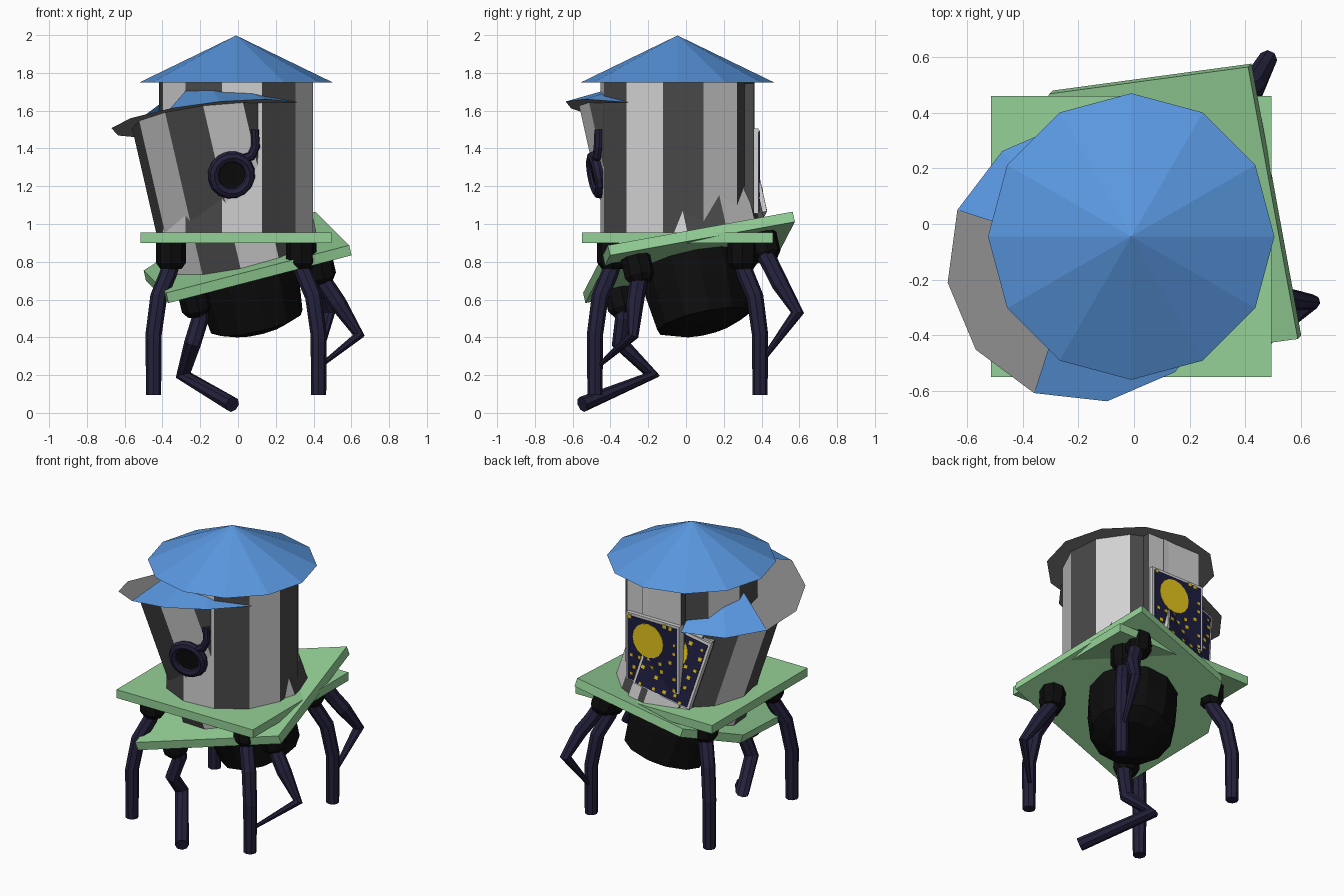
import bpy, bmesh, math, random
from mathutils import Matrix, Vector

if "Cube" in bpy.data.objects:
    bpy.data.objects.remove(bpy.data.objects["Cube"])

random.seed(4)


def mat(name, r, g, b):
    m = bpy.data.materials.new(name)
    m.diffuse_color = (r, g, b, 1)
    m.use_nodes = True
    m.node_tree.nodes["Principled BSDF"].inputs["Base Color"].default_value = m.diffuse_color
    return m


BLUE = mat("roof blue", 0.10, 0.31, 0.74)
GREEN = mat("deck green", 0.30, 0.64, 0.31)
LIGHT = mat("light grey", 0.64, 0.64, 0.64)
DARK = mat("dark grey", 0.068, 0.068, 0.068)
MID = mat("underside grey", 0.24, 0.24, 0.24)
NAVY = mat("leg navy", 0.017, 0.015, 0.043)
BLACK = mat("black", 0.004, 0.004, 0.004)
NIGHT = mat("night blue", 0.012, 0.012, 0.05)
YELLOW = mat("yellow", 0.78, 0.56, 0.012)


def finish(bm, name, mats, M=None):
    if M is not None:
        bm.transform(M)
    me = bpy.data.meshes.new(name)
    bm.to_mesh(me)
    bm.free()
    for m in mats:
        me.materials.append(m)
    ob = bpy.data.objects.new(name, me)
    bpy.context.collection.objects.link(ob)
    return ob


def box(name, centre, size, mats, M, cut=None):
    bm = bmesh.new()
    bmesh.ops.create_cube(bm, size=1, matrix=Matrix.Translation(centre) @ Matrix.Diagonal((*size, 1)))
    if cut:  # break a corner off and close the edge
        g = bmesh.ops.bisect_plane(bm, geom=bm.verts[:] + bm.edges[:] + bm.faces[:],
                                   plane_co=cut[0], plane_no=cut[1], clear_outer=True)
        bmesh.ops.holes_fill(bm, edges=[e for e in g["geom_cut"] if isinstance(e, bmesh.types.BMEdge)])
    if len(mats) > 1:  # second colour on the left and right sides
        bm.normal_update()
        for f in bm.faces:
            f.material_index = int(abs(f.normal.x) > 0.5)
    return finish(bm, name, mats, M)


def cone(name, r1, r2, depth, sides, m, M):
    bm = bmesh.new()
    bmesh.ops.create_cone(bm, cap_ends=True, segments=sides, radius1=r1, radius2=r2, depth=depth)
    return finish(bm, name, [m], M)


def tube(name, pts, radii, m=NAVY):
    cu = bpy.data.curves.new(name, 'CURVE')
    cu.dimensions = '3D'
    cu.bevel_depth = 1
    cu.bevel_resolution = 2
    cu.use_fill_caps = True
    sp = cu.splines.new('POLY')
    sp.points.add(len(pts) - 1)
    for p, co, r in zip(sp.points, pts, radii):
        p.co = (*co, 1)
        p.radius = r
    sp.use_smooth = False
    cu.materials.append(m)
    ob = bpy.data.objects.new(name, cu)
    bpy.context.collection.objects.link(ob)
    bpy.context.view_layer.objects.active = ob
    ob.select_set(True)
    bpy.ops.object.convert(target='MESH')
    bpy.context.active_object.select_set(False)


# roof: 12-sided cone with grey underside; facets whose middle lies in "gap" are missing
def roof(name, M, first, gap=None):
    bm = bmesh.new()
    rim = [bm.verts.new((0.515 * math.cos(math.radians(first + 30 * k)),
                         0.515 * math.sin(math.radians(first + 30 * k)), 0)) for k in range(12)]
    apex = bm.verts.new((0, 0, 0.25))
    for k in range(12):
        a = (first + 30 * k + 15) % 360
        if gap and gap[0] < a < gap[1]:
            continue
        bm.faces.new((rim[k], rim[(k + 1) % 12], apex))
    f = bm.faces.new(rim[::-1])
    f.material_index = 1
    finish(bm, name, [BLUE, MID], M)


# striped 12-sided wall, alternate facets dark, optionally trimmed by a plane
def wall(name, M, edge, height, trim=None):
    bm = bmesh.new()
    bmesh.ops.create_cone(bm, cap_ends=False, segments=12, radius1=0.414, radius2=0.414, depth=height,
                          matrix=Matrix.Translation((0, 0, height / 2 - 0.02)))
    a0 = math.atan2(bm.verts[:][0].co.y, bm.verts[:][0].co.x)
    bmesh.ops.rotate(bm, verts=bm.verts, matrix=Matrix.Rotation(math.radians(edge - 90) - a0, 3, 'Z'))
    for f in bm.faces:
        c = f.calc_center_median()
        az = math.degrees(math.atan2(c.x, -c.y))  # angle from the front, towards the right
        f.material_index = 1 if int(((az - edge) % 360) // 30) % 2 == 0 else 0
    bm.transform(M)
    if trim:
        bmesh.ops.bisect_plane(bm, geom=bm.verts[:] + bm.edges[:] + bm.faces[:],
                               plane_co=trim[0], plane_no=trim[1], clear_outer=True)
    finish(bm, name, [LIGHT, DARK])


# flat back panel carrying a framed night-sky picture
def picture(tag, M, top):
    box(tag + "_back_panel", (-0.005, 0.38, top / 2 - 0.01), (0.40, 0.048, top + 0.02), [LIGHT, DARK], M)
    M = M @ Matrix.Translation((-0.012, 0, 0.325))
    box(tag + "_picture_frame", (0, 0.407, 0), (0.395, 0.046, 0.45), [LIGHT], M)
    box(tag + "_picture_sky", (0, 0.43, -0.005), (0.365, 0.007, 0.425), [NIGHT], M)
    back = Matrix.Rotation(math.radians(90), 4, 'X')
    cone(tag + "_picture_moon", 0.113, 0.113, 0.006, 16, YELLOW,
         M @ Matrix.Translation((0.03, 0.4335, 0.075)) @ back)
    bm = bmesh.new()
    for i in range(5):
        for j in range(6):  # jittered grid of stars around the moon
            x = -0.15 + 0.075 * i + random.uniform(-0.02, 0.02)
            z = -0.19 + 0.075 * j + random.uniform(-0.02, 0.02)
            if math.hypot(x - 0.03, z - 0.075) > 0.13:
                s = random.uniform(0.016, 0.025)
                bmesh.ops.create_cube(bm, size=1, matrix=Matrix.Translation((x, 0.4335, z))
                                      @ Matrix.Diagonal((s, 0.006, s, 1)))
    finish(bm, tag + "_picture_stars", [YELLOW], M)


def deck_and_hips(tag, M, corners, cut=None):
    box(tag + "_deck", (0, 0, -0.028), (1.01, 1.01, 0.056), [GREEN], M, cut)
    for i, (sx, sy) in enumerate(corners):
        at = M @ Matrix.Translation((sx * 0.345, sy * 0.345, 0))
        cone(f"{tag}_hip_{i}", 0.08, 0.08, 0.11, 8, BLACK, at @ Matrix.Translation((0, 0, -0.105)))
        cone(f"{tag}_hip_base_{i}", 0.055, 0.08, 0.035, 8, BLACK, at @ Matrix.Translation((0, 0, -0.177)))


# upright tower
CORNERS = [(-1, -1), (1, -1), (1, 1), (-1, 1)]
U = Matrix.Translation((-0.01, -0.045, 0.955))
deck_and_hips("upright", U, CORNERS)
wall("upright_wall", U, 19.5, 0.813)
roof("upright_roof", U @ Matrix.Translation((0, 0, 0.793)), 0)
picture("upright", U, 0.79)
for sx, sy in CORNERS:
    tube("upright_leg", [U @ Vector((sx * a, sy * a, z)) for a, z in
                         ((0.345, -0.17), (0.36, -0.22), (0.41, -0.34), (0.437, -0.54), (0.437, -0.86))],
         [0.046, 0.046, 0.045, 0.043, 0.04])

# leaning tower: axes of its tilted deck
ex = Vector((0.96, 0.13, 0.25)).normalized()
ey = Vector((-0.18, 0.99, 0.18))
ey = (ey - ex * ey.dot(ex)).normalized()
ez = ex.cross(ey)
T = Matrix((ex, ey, ez)).transposed().to_4x4()
T.translation = (0.015, 0.01, 0.85)
rn = Vector((-0.122, 0.166, 1)).normalized()
rc = Vector((-0.163, -0.135, 1.557))
deck_and_hips("leaning", T, CORNERS[:3], ((-0.505, 0.17, 0), (-0.335, 0.265, 0)))
wall("leaning_wall", Matrix.Translation((0, 0.022, 0)) @ T, 19.5, 1.0, (rc, rn))
R = Matrix.Translation(rc) @ Vector((0, 0, 1)).rotation_difference(rn).to_matrix().to_4x4()
roof("leaning_broken_roof", R, 8, (158, 247))
picture("leaning", T, 0.56)

# rounded tank below the decks
for name, r1, r2, d, z in (("tank_top", 0.275, 0.275, 0.15, -0.12), ("tank_body", 0.252, 0.275, 0.19, -0.29),
                           ("tank_bottom", 0.15, 0.252, 0.04, -0.405)):
    cone(name, r1, r2, d, 12, BLACK, T @ Matrix.Translation((0, 0, z)))

# bent and folded legs
tube("leaning_leg_front_left", [(-0.21, -0.34, 0.58), (-0.20, -0.33, 0.50), (-0.24, -0.35, 0.37),
                                (-0.29, -0.18, 0.20), (-0.03, -0.55, 0.045)], [0.05, 0.046, 0.045, 0.042, 0.042])
tube("leaning_leg_front_right", [(0.42, -0.25, 0.80), (0.45, -0.25, 0.70), (0.53, -0.27, 0.58),
                                 (0.64, -0.28, 0.41), (0.45, -0.45, 0.26)], [0.05, 0.046, 0.046, 0.03, 0.012])
tube("leaning_leg_back_right", [(0.33, 0.41, 0.86), (0.38, 0.46, 0.76), (0.43, 0.50, 0.68),
                                (0.48, 0.59, 0.53), (0.42, 0.39, 0.26)], [0.05, 0.046, 0.046, 0.035, 0.012])

# porthole ring with dark centre and curled pipe on the front
F = T.to_3x3().to_4x4()
F.translation = (-0.035, -0.475, 1.26)
bm = bmesh.new()
N, K = 16, 8
ring = [[bm.verts.new(((0.097 + 0.031 * math.cos(b)) * math.cos(a), 0.031 * math.sin(b),
                       (0.097 + 0.031 * math.cos(b)) * math.sin(a)))
         for b in (j * 2 * math.pi / K for j in range(K))] for a in (i * 2 * math.pi / N for i in range(N))]
for i in range(N):
    for j in range(K):
        bm.faces.new((ring[i][j], ring[i][(j + 1) % K], ring[(i + 1) % N][(j + 1) % K], ring[(i + 1) % N][j]))
bmesh.ops.recalc_face_normals(bm, faces=bm.faces)
finish(bm, "porthole_ring", [NAVY], F)
cone("porthole_glass", 0.08, 0.08, 0.02, 16, BLACK, F @ Matrix.Rotation(math.radians(90), 4, 'X'))
tube("curled_pipe", [(0.03, -0.475, 1.345), (0.07, -0.47, 1.36), (0.093, -0.465, 1.41), (0.088, -0.463, 1.50)],
     [0.025, 0.025, 0.024, 0.022])
